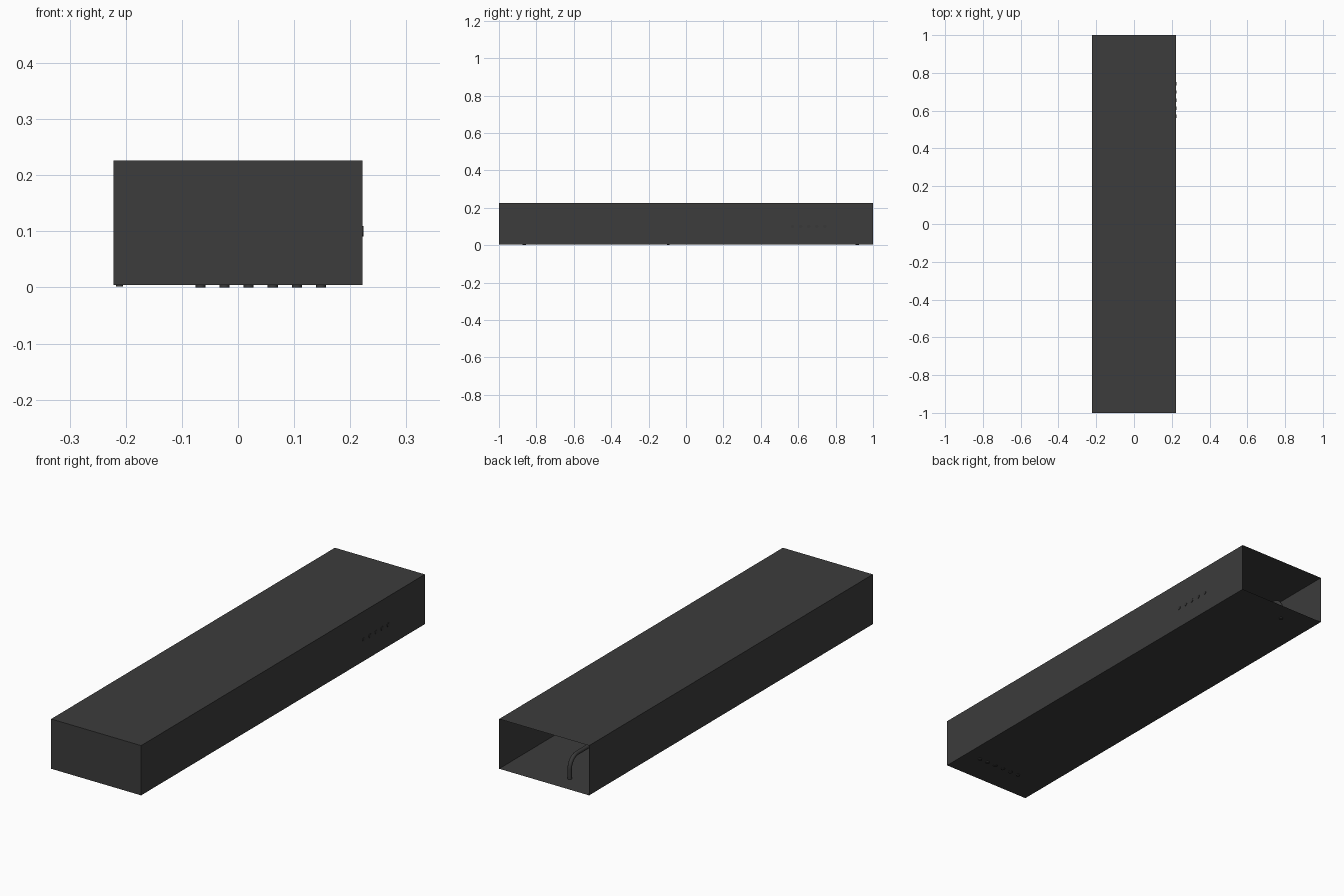
import bpy, bmesh, math
from mathutils import Vector

if "Cube" in bpy.data.objects:
    bpy.data.objects.remove(bpy.data.objects["Cube"])

W, L, Z0, Z1 = 0.222, 1.0, 0.004, 0.226
PIPE_Z, R, BEND = 0.1, 0.009, 0.05


def material(name, value):
    m = bpy.data.materials.new(name)
    m.diffuse_color = (value, value, value, 1)
    m.use_nodes = True
    m.node_tree.nodes["Principled BSDF"].inputs["Base Color"].default_value = m.diffuse_color
    return m


casing_mat = material("dark_casing", 0.045)
pipe_mat = material("dark_pipe", 0.04)


def rounded_path(points, radius, steps=8):
    """Replace each right-angle corner with an arc."""
    pts = [Vector(p) for p in points]
    out = [pts[0]]
    for a, b, c in zip(pts, pts[1:], pts[2:]):
        u, v = (a - b).normalized(), (c - b).normalized()
        centre = b + (u + v) * radius
        for i in range(steps + 1):
            t = math.pi / 2 * i / steps
            out.append(centre - v * radius * math.cos(t) - u * radius * math.sin(t))
    return out + [pts[-1]]


def pipe(name, points, r=R, bend=BEND):
    path = rounded_path(points, bend)
    cu = bpy.data.curves.new(name, 'CURVE')
    cu.dimensions = '3D'
    cu.bevel_depth = r
    cu.bevel_resolution = 4
    cu.use_fill_caps = True
    s = cu.splines.new('POLY')
    s.points.add(len(path) - 1)
    for sp, p in zip(s.points, path):
        sp.co = (*p, 1)
    ob = bpy.data.objects.new(name, cu)
    bpy.context.collection.objects.link(ob)
    bpy.ops.object.select_all(action='DESELECT')
    ob.select_set(True)
    bpy.context.view_layer.objects.active = ob
    bpy.ops.object.convert(target='MESH')
    ob = bpy.context.object
    ob.data.materials.clear()
    ob.data.materials.append(pipe_mat)
    bpy.ops.object.shade_smooth_by_angle(angle=math.radians(40))


# Thin-walled casing, open at the back
bpy.ops.mesh.primitive_cube_add(size=2, location=(0, 0, (Z0 + Z1) / 2))
casing = bpy.context.object
casing.name = "casing"
casing.scale = (W, L, (Z1 - Z0) / 2)
bpy.ops.object.transform_apply(location=False, rotation=False, scale=True)
bm = bmesh.new()
bm.from_mesh(casing.data)
back = [f for f in bm.faces if f.normal.y > 0.9]
bmesh.ops.delete(bm, geom=back, context='FACES_ONLY')
bm.to_mesh(casing.data)
bm.free()
casing.data.materials.append(casing_mat)

# Long pipe: floor inlet at the front to floor outlet at the back
PITCH, X0, Y_IN, Y_OUT = 0.043, -0.067, -0.865, 0.915
pipe("long_pipe", [(X0, Y_IN, 0), (X0, Y_IN, PIPE_Z),
                   (X0, Y_OUT, PIPE_Z), (X0, Y_OUT, 0)])

# Five nested pipes: floor inlets at the front to outlets in the right wall
for i in range(5):
    x = X0 + PITCH * (i + 1)
    y = 0.742 - PITCH * i
    pipe(f"side_pipe_{i + 1}", [(x, Y_IN, 0), (x, Y_IN, PIPE_Z),
                                (x, y, PIPE_Z), (W + 0.002, y, PIPE_Z)])

# Small drain stub near the left wall
pipe("drain_stub", [(-0.211, -0.095, 0.002), (-0.211, -0.095, 0.03)], r=0.006)
